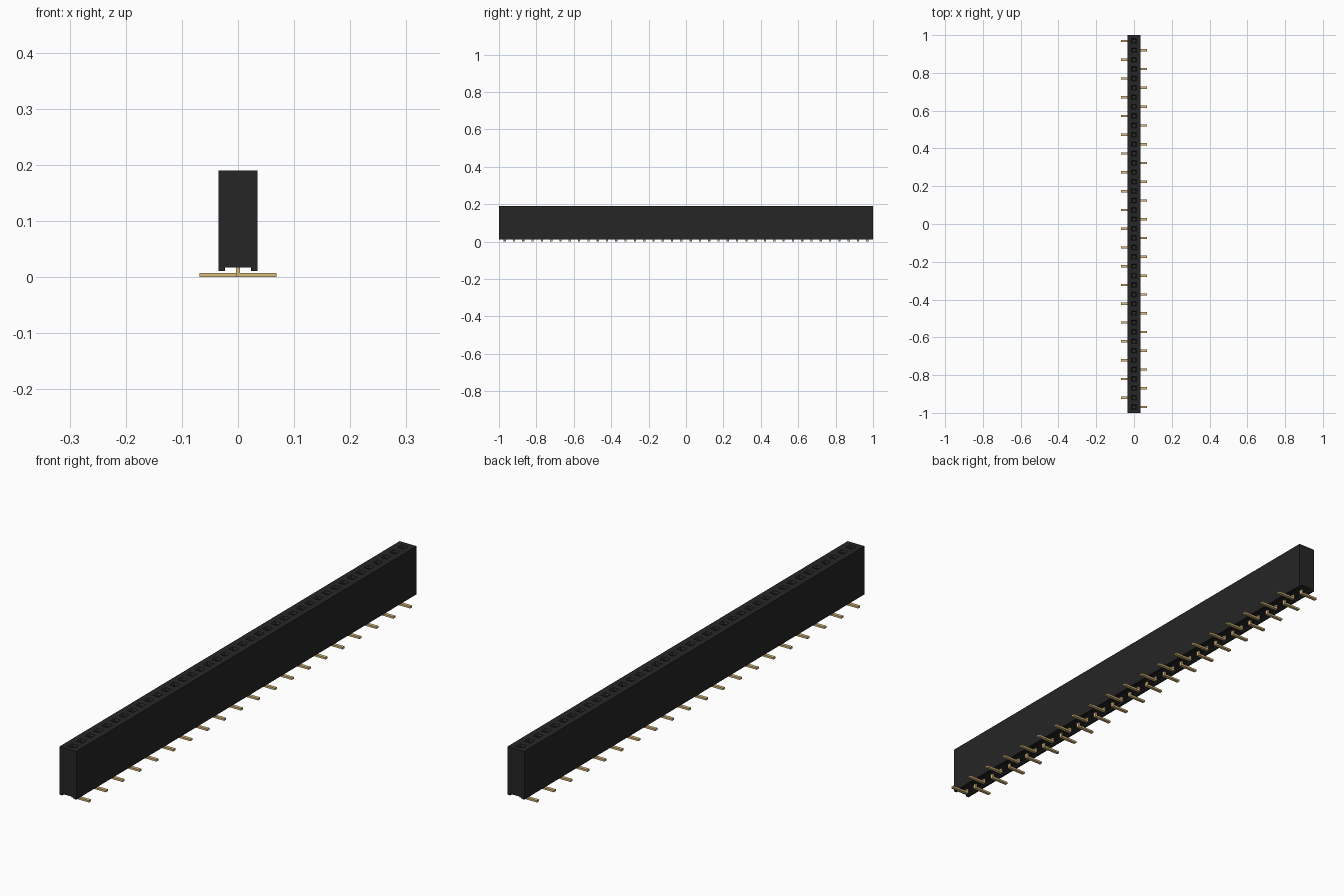
import bpy
import bmesh

cube = bpy.data.objects.get("Cube")
if cube:
    bpy.data.objects.remove(cube, do_unlink=True)

COUNT = 40
PITCH = 0.0497
HALF_W, TOP, BOTTOM, RECESS = 0.0348, 0.19, 0.011, 0.017
PIN_Y = [(i - (COUNT - 1) / 2) * PITCH for i in range(COUNT)]


def material(name, color):
    mat = bpy.data.materials.new(name)
    mat.use_nodes = True
    mat.diffuse_color = color
    mat.node_tree.nodes["Principled BSDF"].inputs["Base Color"].default_value = color
    return mat


def finish(bm, name, mat):
    bmesh.ops.remove_doubles(bm, verts=bm.verts, dist=1e-5)
    bmesh.ops.recalc_face_normals(bm, faces=bm.faces)
    mesh = bpy.data.meshes.new(name)
    bm.to_mesh(mesh)
    bm.free()
    mesh.materials.append(mat)
    obj = bpy.data.objects.new(name, mesh)
    bpy.context.collection.objects.link(obj)
    return obj


def bridge(bm, a, b, closed=True):
    """Join two equal rows of vertices with quads."""
    n = len(a)
    for i in range(n if closed else n - 1):
        j = (i + 1) % n
        bm.faces.new((a[i], a[j], b[j], b[i]))


black = material("black plastic", (0.0195, 0.0189, 0.0189, 1))
gold = material("gold metal", (0.708, 0.504, 0.21, 1))

# Housing: open-topped cross-section with a bottom channel, run along y
bm = bmesh.new()
section = [(HALF_W, TOP), (HALF_W, BOTTOM), (0.0235, BOTTOM), (0.0235, RECESS),
           (-0.0235, RECESS), (-0.0235, BOTTOM), (-HALF_W, BOTTOM), (-HALF_W, TOP)]
# Cell borders along y, one cell per contact
borders = [-1.0] + [y + PITCH / 2 for y in PIN_Y[:-1]] + [1.0]
rows = [[bm.verts.new((x, y, z)) for x, z in section] for y in borders]
for a, b in zip(rows, rows[1:]):
    bridge(bm, a, b, closed=False)
bm.faces.new(rows[0])
bm.faces.new(rows[-1])

# Top of each cell: rim, funnel, square shaft and shaft floor
for y, a, b in zip(PIN_Y, rows, rows[1:]):
    ring = [a[-1], a[0], b[0], b[-1]]
    for half, z in ((0.0125, TOP), (0.0075, TOP - 0.007), (0.0075, 0.06)):
        inner = [bm.verts.new((sx * half, y + sy * half, z))
                 for sx, sy in ((-1, -1), (1, -1), (1, 1), (-1, 1))]
        bridge(bm, ring, inner)
        ring = inner
    bm.faces.new(ring)
finish(bm, "socket_housing", black)

# Contacts: L-shaped pins whose feet alternate left and right
bm = bmesh.new()
foot = [(-0.0033, 0.0), (0.069, 0.0), (0.069, 0.0072), (0.0033, 0.0072),
        (0.0033, 0.085), (-0.0033, 0.085)]
for i, y in enumerate(PIN_Y):
    side = 1 if i % 2 == 0 else -1
    front, back = [[bm.verts.new((side * x, y + dy, z)) for x, z in foot]
                   for dy in (-0.006, 0.006)]
    bridge(bm, front, back)
    bm.faces.new(front)
    bm.faces.new(back)
finish(bm, "contact_pins", gold)
